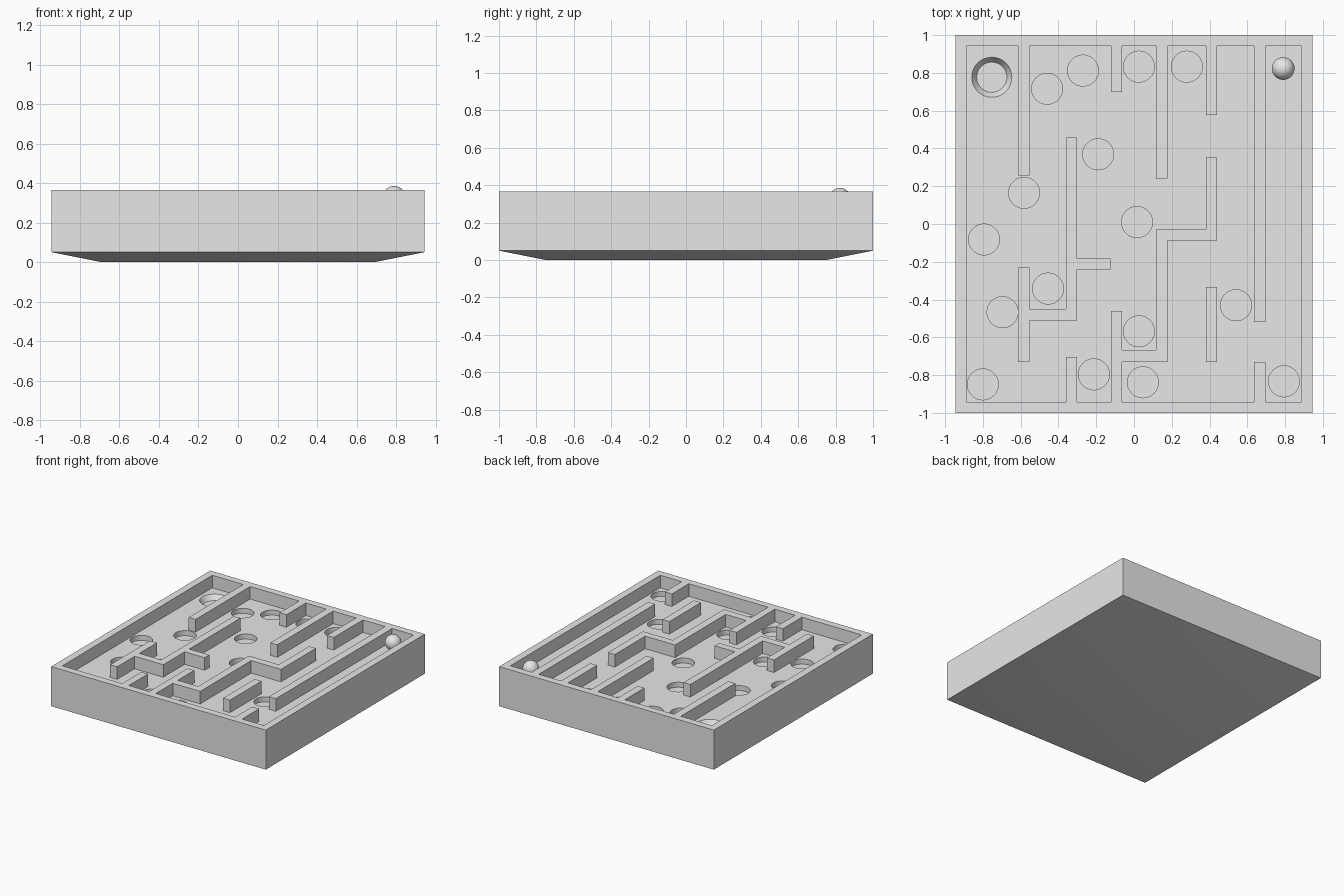
import bpy, bmesh, math

if "Cube" in bpy.data.objects:
    bpy.data.objects.remove(bpy.data.objects["Cube"])

X, Y, TOP, FLOOR = 0.945, 1.0, 0.365, 0.265

grey = bpy.data.materials.new("plain grey")
grey.diffuse_color = (0.8, 0.8, 0.8, 1)
grey.use_nodes = True
grey.node_tree.nodes["Principled BSDF"].inputs["Base Color"].default_value = grey.diffuse_color


def new_object(name, bm):
    bmesh.ops.recalc_face_normals(bm, faces=bm.faces)
    me = bpy.data.meshes.new(name)
    bm.to_mesh(me)
    bm.free()
    ob = bpy.data.objects.new(name, me)
    bpy.context.collection.objects.link(ob)
    me.materials.append(grey)
    return ob


def box(name, x0, x1, y0, y1, z0, z1):
    bm = bmesh.new()
    bmesh.ops.create_cube(bm, size=1)
    for v in bm.verts:
        v.co = (x1 if v.co.x > 0 else x0, y1 if v.co.y > 0 else y0, z1 if v.co.z > 0 else z0)
    return new_object(name, bm)


def cone(name, x, y, r_low, r_high, z0, z1, sides=48):
    bm = bmesh.new()
    bmesh.ops.create_cone(bm, cap_ends=True, segments=sides, radius1=r_low,
                          radius2=r_high, depth=z1 - z0)
    bmesh.ops.translate(bm, verts=bm.verts, vec=(x, y, (z0 + z1) / 2))
    return new_object(name, bm)


def cut(target, cutter):
    mod = target.modifiers.new("cut", 'BOOLEAN')
    mod.operation, mod.solver, mod.object = 'DIFFERENCE', 'EXACT', cutter
    bpy.context.view_layer.objects.active = target
    bpy.ops.object.modifier_apply(modifier=mod.name)
    bpy.data.objects.remove(cutter)


# Tray body with a shallow bevelled underside
bm = bmesh.new()
rings = []
for x, y, z in ((0.695, 0.75, 0), (X, Y, 0.05), (X, Y, TOP)):
    rings.append([bm.verts.new((sx * x, sy * y, z))
                  for sx, sy in ((-1, -1), (1, -1), (1, 1), (-1, 1))])
for a, b in zip(rings, rings[1:]):
    for i in range(4):
        j = (i + 1) % 4
        bm.faces.new((a[i], a[j], b[j], b[i]))
bm.faces.new(rings[0])
bm.faces.new(rings[-1])
tray = new_object("maze_tray", bm)

# Pocket shape, with the maze walls left standing (x0, x1, y0, y1)
pocket = box("pocket_cutter", -0.887, 0.887, -0.943, 0.943, FLOOR, TOP + 0.1)
walls = [
    (-0.614, -0.553, 0.257, 1), (-0.122, -0.063, 0.698, 1),
    (0.117, 0.178, 0.241, 1), (0.38, 0.44, 0.576, 1), (0.636, 0.697, -0.52, 1),
    (-0.36, -0.301, -0.51, 0.459), (-0.33, -0.125, -0.241, -0.183),
    (-0.58, -0.33, -0.51, -0.45), (-0.614, -0.553, -0.73, -0.23),
    (0.38, 0.44, -0.088, 0.353), (0.15, 0.41, -0.088, -0.03),
    (0.117, 0.178, -0.73, -0.03), (-0.09, 0.15, -0.73, -0.667),
    (-0.122, -0.063, -1, -0.46), (0.38, 0.44, -0.73, -0.333),
    (-0.36, -0.301, -1, -0.703), (0.636, 0.697, -1, -0.73),
]
for w in walls:
    cut(pocket, box("wall", *w, FLOOR - 0.1, TOP + 0.2))
cut(tray, pocket)

# Trap holes in the floor
holes = [(-0.46, 0.716), (-0.27, 0.812), (0.026, 0.833), (0.28, 0.833),
         (-0.19, 0.369), (-0.582, 0.165), (-0.794, -0.082), (0.016, 0.01),
         (-0.696, -0.467), (-0.455, -0.342), (0.54, -0.43), (0.026, -0.568),
         (-0.8, -0.849), (-0.212, -0.796), (0.047, -0.838), (0.794, -0.833)]
for x, y in holes:
    cut(tray, cone("hole_cutter", x, y, 0.082, 0.082, FLOOR - 0.04, FLOOR + 0.02))

# Sloped goal dish: radius 0.08 at its bottom, 0.106 at the floor
cut(tray, cone("goal_cutter", -0.753, 0.777, 0.08, 0.1125, FLOOR - 0.04, FLOOR + 0.01))
bpy.context.view_layer.objects.active = tray
tray.select_set(True)
bpy.ops.object.shade_smooth_by_angle(angle=math.radians(25))

# Rolling ball
bm = bmesh.new()
bmesh.ops.create_uvsphere(bm, u_segments=32, v_segments=16, radius=0.06)
bmesh.ops.translate(bm, verts=bm.verts, vec=(0.79, 0.823, FLOOR + 0.06))
for f in bm.faces:
    f.smooth = True
new_object("ball", bm)
